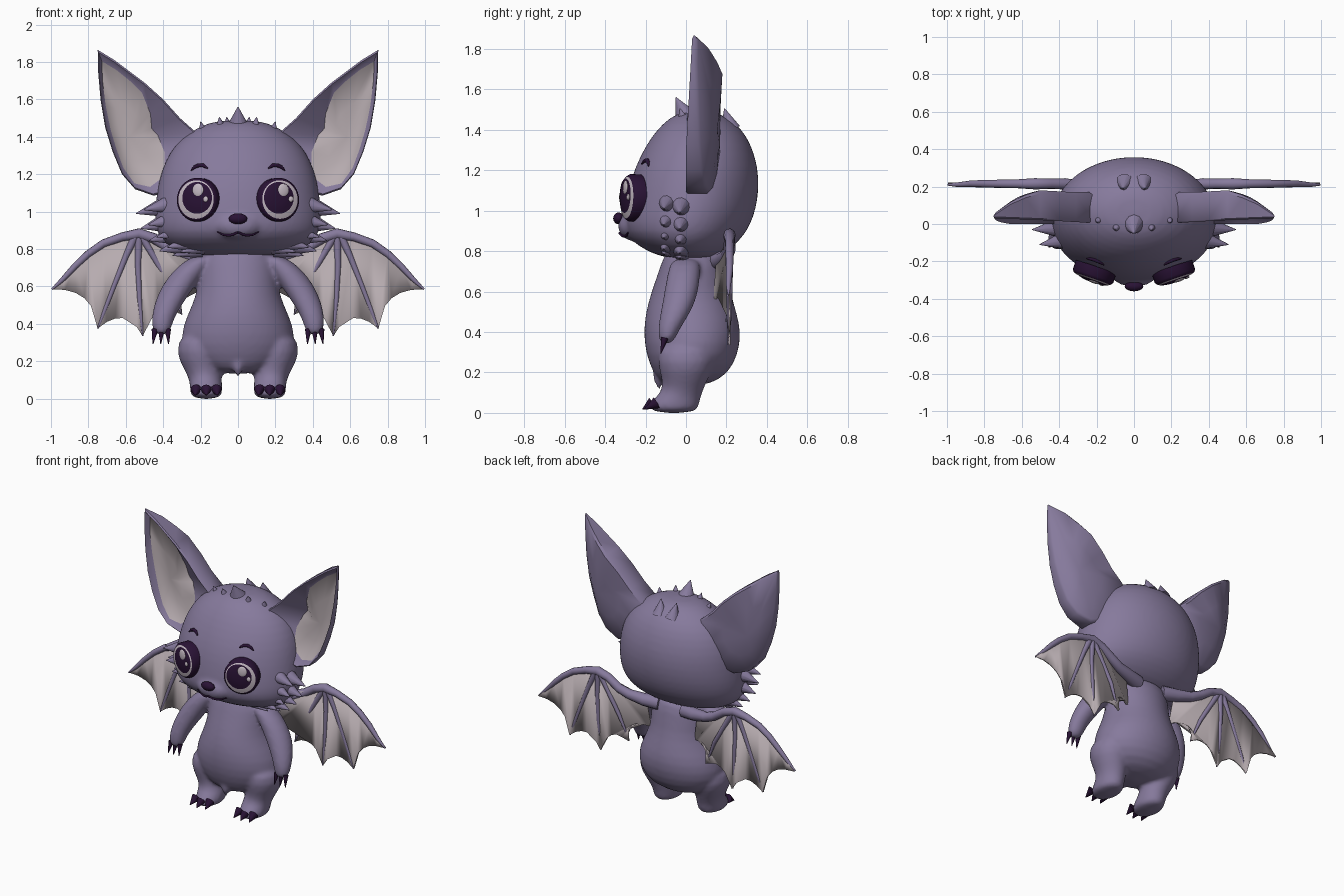
import bpy, bmesh
from math import sin, cos, pi, radians
from mathutils import Matrix, Vector
from mathutils.bvhtree import BVHTree

if "Cube" in bpy.data.objects:
    bpy.data.objects.remove(bpy.data.objects["Cube"])


def material(name, rgb):
    m = bpy.data.materials.new(name)
    m.use_nodes = True
    m.diffuse_color = (*rgb, 1)
    node = next(n for n in m.node_tree.nodes if n.type == 'BSDF_PRINCIPLED')
    node.inputs["Base Color"].default_value = (*rgb, 1)
    node.inputs["Roughness"].default_value = 0.8
    return m


FUR = material("purple fur", (.24, .195, .335))
PALE = material("pale skin", (.47, .41, .43))
DARK = material("dark plum", (.022, .006, .035))
LIGHT = material("eye light", (.56, .49, .55))


def add_object(name, mesh, mats, mirror=False):
    for m in mats:
        mesh.materials.append(m)
    ob = bpy.data.objects.new(name, mesh)
    bpy.context.scene.collection.objects.link(ob)
    mesh.shade_smooth()
    mesh.set_sharp_from_angle(angle=radians(45))
    if mirror:
        ob.modifiers.new("Mirror", 'MIRROR')
    return ob


def finish(name, bm, mats, mirror=False):
    bmesh.ops.recalc_face_normals(bm, faces=bm.faces)
    mesh = bpy.data.meshes.new(name)
    bm.to_mesh(mesh)
    bm.free()
    return add_object(name, mesh, mats, mirror)


def blend(ob, voxel, rounds):
    """Melt overlapping volumes into one smooth skin."""
    ob.modifiers.new("Round", 'SUBSURF').levels = 1
    ob.modifiers["Round"].render_levels = 1
    r = ob.modifiers.new("Merge", 'REMESH')
    r.mode, r.voxel_size, r.use_smooth_shade = 'VOXEL', voxel, True
    s = ob.modifiers.new("Soften", 'SMOOTH')
    s.factor, s.iterations = .5, rounds


def bridge(bm, a, b, mat=0):
    n = len(a)
    for i in range(n):
        j = (i + 1) % n
        bm.faces.new((a[i], a[j], b[j], b[i])).material_index = mat


def loft(bm, rings, seg=28, mats=None):
    """Stack of level ellipses: x, y, z, x radius, y radius."""
    loops = [[bm.verts.new((x + rx * cos(2 * pi * i / seg), y + ry * sin(2 * pi * i / seg), z))
              for i in range(seg)] for x, y, z, rx, ry in rings]
    for k in range(len(loops) - 1):
        bridge(bm, loops[k], loops[k + 1], mats[k] if mats else 0)
    bm.faces.new(loops[0][::-1])
    bm.faces.new(loops[-1])


def ball(bm, centre, radii, mat=0):
    m = Matrix.Translation(centre) @ Matrix.Diagonal((*radii, 1))
    made = bmesh.ops.create_uvsphere(bm, u_segments=20, v_segments=12, radius=1, matrix=m)
    for f in {f for v in made["verts"] for f in v.link_faces}:
        f.material_index = mat


def spike(bm, base, tip, r):
    base, tip = Vector(base), Vector(tip)
    d = tip - base
    m = Matrix.Translation((base + tip) / 2) @ d.to_track_quat('Z', 'Y').to_matrix().to_4x4()
    bmesh.ops.create_cone(bm, cap_ends=True, segments=12, radius1=r, radius2=.002,
                          depth=d.length, matrix=m)


def tube(name, paths, mat):
    """Tapered tubes through (x, y, z, radius) points, on both sides."""
    cu = bpy.data.curves.new(name, 'CURVE')
    cu.dimensions, cu.bevel_depth, cu.bevel_resolution, cu.use_fill_caps = '3D', 1, 3, True
    for path in paths:
        sp = cu.splines.new('POLY')
        sp.points.add(len(path) - 1)
        for p, (x, y, z, r) in zip(sp.points, path):
            p.co, p.radius = (x, y, z, 1), r
    tmp = bpy.data.objects.new(name + "_path", cu)
    mesh = bpy.data.meshes.new_from_object(tmp)
    bpy.data.objects.remove(tmp)
    mesh.materials.clear()
    return add_object(name, mesh, [mat], True)


# Body with arms and legs: torso rows are z, half width, front y, back y
def slices(rows):
    return [(0, (f + b) / 2, z, w, (b - f) / 2) for z, w, f, b in rows]


bm = bmesh.new()
loft(bm, slices([(.13, .12, -.11, .1), (.19, .25, -.16, .21), (.29, .31, -.2, .26),
                 (.4, .295, -.212, .275), (.5, .245, -.2, .25), (.6, .212, -.172, .22),
                 (.73, .215, -.125, .2), (.82, .17, -.1, .17)]))
for s in (1, -1):
    loft(bm, [(s * .17, -.06, -.004, .083, .12), (s * .17, -.06, .05, .087, .125),
              (s * .172, -.02, .1, .086, .1), (s * .19, -.005, .16, .1, .11),
              (s * .21, 0, .25, .127, .145), (s * .2, 0, .36, .1, .13)])
    loft(bm, [(s * .408, -.1, .335, .045, .035), (s * .407, -.085, .42, .058, .055),
              (s * .372, -.045, .51, .077, .078), (s * .315, -.02, .61, .09, .085),
              (s * .25, -.01, .7, .085, .08), (s * .17, 0, .77, .07, .07)])
spike(bm, (0, -.13, .22), (0, -.135, .105), .06)
blend(finish("body", bm, [FUR]), .013, 5)

# Claws on hands and feet
bm = bmesh.new()
for k in (-1, 0, 1):
    spike(bm, (.41 + k * .034, -.105, .37), (.413 + k * .042, -.125, .292), .018)
    spike(bm, (.17 + k * .054, -.145 - .02 * (k == 0), .05),
          (.17 + k * .06, -.205 - .01 * (k == 0), .018), .03)
finish("claws", bm, [DARK], True)

# Head with muzzle
bm = bmesh.new()
loft(bm, slices([(.76, .22, -.08, .13), (.795, .35, -.19, .2), (.86, .425, -.285, .275),
                 (.93, .445, -.312, .32), (1.02, .445, -.3, .35), (1.12, .432, -.282, .362),
                 (1.22, .41, -.25, .355), (1.32, .365, -.2, .325), (1.4, .295, -.145, .28),
                 (1.46, .2, -.08, .21), (1.49, .1, -.02, .14)]), 40)
ball(bm, (0, -.26, .925), (.13, .078, .075))
skin = BVHTree.FromBMesh(bm)
blend(finish("head", bm, [FUR]), .014, 5)


def on_face(x, z, r):
    return (x, skin.ray_cast(Vector((x, -1, z)), Vector((0, 1, 0)))[0].y, z, r)


# Fur tufts on the cheeks and the crown
bm = bmesh.new()
for x, z, r in ((.545, .99, .055), (.52, .91, .06), (.475, .845, .06), (.42, .79, .06), (.35, .765, .05)):
    spike(bm, (x - .15, -.02, z + .035), (x, -.03, z), r)
    spike(bm, (x - .16, -.09, z + .045), (x - .04, -.11, z + .02), r * .8)
for x, y, z in ((.1, -.03, 1.505), (.2, .01, 1.48), (.06, .19, 1.505)):
    spike(bm, (x * .85, y + .03, z - .1), (x, y, z), .05)
finish("side_fur", bm, [FUR], True)
bm = bmesh.new()
spike(bm, (0, .01, 1.44), (0, -.05, 1.56), .07)
finish("crown_tuft", bm, [FUR])

# Ears: x, z, back depth, and how far the pale lining reaches the rim
EAR = [(.75, 1.865, .06, .87), (.66, 1.81, .12, .87), (.58, 1.75, .155, .86), (.5, 1.69, .18, .82),
       (.4, 1.6, .175, .62), (.31, 1.5, .17, .44), (.22, 1.42, .17, .42), (.24, 1.25, .17, .55),
       (.33, 1.12, .15, .75), (.45, 1.085, .12, .85), (.55, 1.12, .1, .89), (.62, 1.2, .085, .83),
       (.67, 1.32, .075, .79), (.71, 1.45, .07, .78), (.735, 1.6, .065, .82), (.748, 1.75, .06, .86)]
CX, CZ = .58, 1.4
bm = bmesh.new()


def ear_ring(place):
    """place gives scale about the ear middle and depth for each outline point"""
    ring = []
    for x, z, back, k in EAR:
        f, y = place(z, back, k)
        ring.append(bm.verts.new((CX + (x - CX) * f, y, CZ + (z - CZ) * f)))
    return ring


def rim_y(z):
    return .03 * max(0, z - 1.3) / .56


rings = [ear_ring(lambda z, b, k: (.5, b * .45 + .09)),
         ear_ring(lambda z, b, k: (.95, b)),
         ear_ring(lambda z, b, k: (1, b - .015)),
         ear_ring(lambda z, b, k: (1, rim_y(z) + .008)),
         ear_ring(lambda z, b, k: (.97, rim_y(z))),
         ear_ring(lambda z, b, k: (k, rim_y(z) + .01 + (1 - k) * .17)),
         ear_ring(lambda z, b, k: (k * .5, .075))]
for i in range(len(rings) - 1):
    bridge(bm, rings[i], rings[i + 1], int(i == 5))
for ring, y, mat in ((rings[0], .155, 0), (rings[-1], .08, 1)):
    mid = bm.verts.new((CX, y, CZ))
    for i, v in enumerate(ring):
        bm.faces.new((v, ring[i - 1], mid)).material_index = mat
finish("ears", bm, [FUR, PALE], True)

# Eyes: dark rim, light ring, dark iris and two glints
for s, side in ((1, "left"), (-1, "right")):
    bm = bmesh.new()
    d, up = -.008 * s, .009
    loft(bm, [(0, 0, -.05, .114, .117), (0, 0, 0, .114, .117), (0, 0, .014, .104, .107),
              (0, 0, .016, .1, .103), (d, up, .022, .084, .085), (d, up, .029, .06, .06),
              (d, up, .033, .03, .03)], 40, [0, 0, 0, 1, 0, 0])
    ball(bm, (.015, .05, .03), (.031, .035, .008), 1)
    ball(bm, (.058, .002, .028), (.014, .016, .007), 1)
    bm.transform(Matrix.Translation((s * .219, -.278, 1.064))
                 @ Matrix.Rotation(s * radians(19), 4, 'Z') @ Matrix.Rotation(radians(88), 4, 'X'))
    finish(side + "_eye", bm, [DARK, LIGHT])

# Nose, mouth and brows
bm = bmesh.new()
ball(bm, (0, -.333, .962), (.05, .027, .029))
finish("nose", bm, [DARK])
tube("mouth", [[on_face(x, z, r) for x, z, r in
                ((0, .89, .006), (.025, .878, .007), (.05, .873, .007), (.08, .877, .006), (.112, .892, .003))]], DARK)
tube("brows", [[on_face(x, z, r) for x, z, r in
                ((.162, 1.232, .004), (.185, 1.247, .01), (.21, 1.248, .011), (.232, 1.238, .009), (.252, 1.22, .003))]], DARK)

# Wings: bones, then a scalloped membrane between the finger tips
WY = .215
ARM = [(.1, .15, .75, .05), (.2, .18, .757, .042), (.3, .2, .775, .033), (.37, WY, .805, .03),
       (.45, WY, .858, .028), (.53, WY, .882, .03), (.62, WY, .865, .024), (.72, WY, .83, .022),
       (.8, WY, .775, .02), (.87, WY, .71, .018), (.94, .21, .635, .013), (.995, .21, .585, .005)]
FINGERS = [[(.55, WY, .87, .022), (.6, WY, .76, .017), (.66, WY, .61, .014), (.71, WY, .48, .012), (.75, .21, .375, .004)],
           [(.53, WY, .87, .022), (.535, WY, .72, .017), (.527, WY, .54, .014), (.51, .21, .335, .004)],
           [(.51, WY, .86, .02), (.44, WY, .74, .016), (.37, WY, .62, .013), (.3, .2, .45, .004)]]
tube("wing_bones", [ARM] + FINGERS, FUR)
outline = [(x, z) for x, y, z, r in ARM[1:]]
tips = [outline[-1]] + [(f[-1][0], f[-1][2]) for f in FINGERS] + [(.17, .56)]
joint = Vector((.53, .86))
for a, b in zip(tips, tips[1:]):
    a, b = Vector(a), Vector(b)
    pull = ((a + b) / 2).lerp(joint, .3)
    for i in range(1, 7):
        t = i / 6
        outline.append(tuple(a.lerp(pull, t).lerp(pull.lerp(b, t), t)))
bm = bmesh.new()
bm.faces.new([bm.verts.new((x, WY - .5 * max(0, .32 - x), z)) for x, z in outline])
bmesh.ops.triangulate(bm, faces=bm.faces)
wing = finish("wing_membranes", bm, [PALE], True)
solid = wing.modifiers.new("Thickness", 'SOLIDIFY')
solid.thickness, solid.offset = .012, 0
